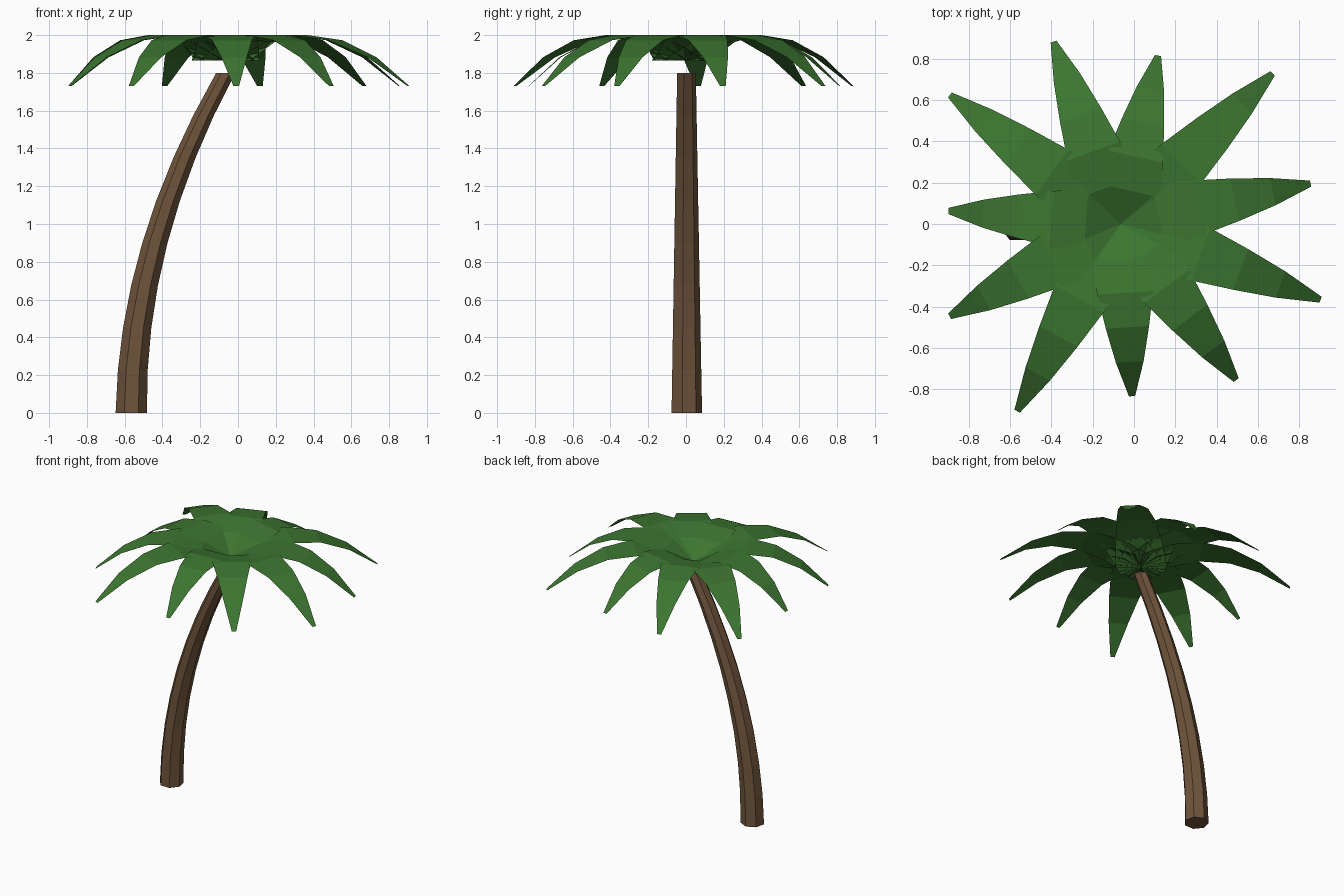
import bpy, bmesh
from math import sin, cos, pi, radians

if "Cube" in bpy.data.objects:
    bpy.data.objects.remove(bpy.data.objects["Cube"])


def make_object(name, bm, color):
    mesh = bpy.data.meshes.new(name)
    bm.to_mesh(mesh)
    bm.free()
    mat = bpy.data.materials.new(name + "_colour")
    mat.diffuse_color = (*color, 1)
    mat.use_nodes = True
    mat.node_tree.nodes["Principled BSDF"].inputs["Base Color"].default_value = mat.diffuse_color
    mesh.materials.append(mat)
    obj = bpy.data.objects.new(name, mesh)
    bpy.context.collection.objects.link(obj)
    return obj


# Trunk: tapered seven-sided tube leaning along a parabola
SIDES, STEPS = 7, 8
bm = bmesh.new()
rings = []
for s in range(STEPS + 1):
    t = s / STEPS
    cx, r, z = -0.565 + 0.5 * t * t, 0.085 - 0.033 * t, 1.8 * t
    rings.append([bm.verts.new((cx + r * cos(pi / 2 + 2 * pi * k / SIDES),
                                r * sin(pi / 2 + 2 * pi * k / SIDES), z))
                  for k in range(SIDES)])
for lo, hi in zip(rings, rings[1:]):
    for k in range(SIDES):
        n = (k + 1) % SIDES
        bm.faces.new((lo[k], lo[n], hi[n], hi[k]))
bm.faces.new(rings[0][::-1])
bm.faces.new(rings[-1])
make_object("trunk", bm, (0.16, 0.09, 0.045))

# Crown: eleven flat arched fronds in three repeating lengths
WIDTHS = (0.36, 0.32, 0.27, 0.21, 0.135, 0.03)
LENGTHS = (0.94, 1.035, 0.835)
FRONDS = 11
bm = bmesh.new()
for i in range(FRONDS):
    a = radians(12) + 2 * pi * i / FRONDS
    length = LENGTHS[i % 3]
    pairs = []
    for j, w in enumerate(WIDTHS):
        t = j / 5
        z = 2.0 - 0.787 * (t - 0.414) ** 2
        pairs.append([bm.verts.new((-0.065 + t * length * cos(a) - s * w / 2 * sin(a),
                                    t * length * sin(a) + s * w / 2 * cos(a), z))
                      for s in (-1, 1)])
    for p, q in zip(pairs, pairs[1:]):
        bm.faces.new((p[0], q[0], q[1], p[1]))
make_object("palm_fronds", bm, (0.045, 0.18, 0.03))
